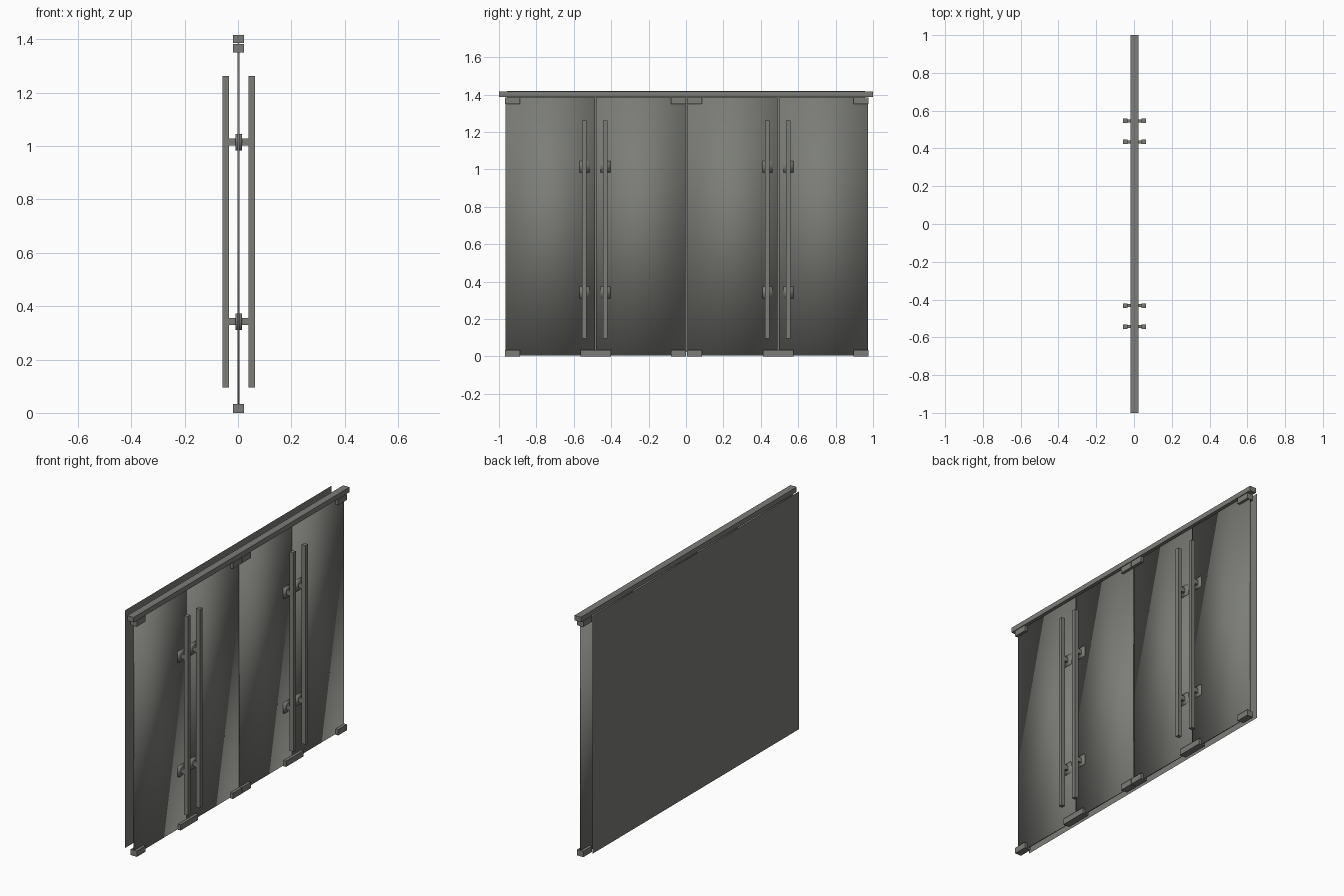
import bpy, bmesh

if "Cube" in bpy.data.objects:
    bpy.data.objects.remove(bpy.data.objects["Cube"])

# One flat grey-green metal/glass colour for everything
grey = bpy.data.materials.new("warm_grey")
grey.diffuse_color = (0.20, 0.205, 0.185, 1)
grey.use_nodes = True
grey.node_tree.nodes["Principled BSDF"].inputs["Base Color"].default_value = grey.diffuse_color


def finish(name, bm, smooth=False):
    me = bpy.data.meshes.new(name)
    bm.to_mesh(me)
    bm.free()
    for p in me.polygons:
        p.use_smooth = smooth
    me.materials.append(grey)
    ob = bpy.data.objects.new(name, me)
    bpy.context.collection.objects.link(ob)
    return ob


def box(name, x, y, z, smooth=False):
    """Box from (min, max) pairs."""
    bm = bmesh.new()
    bmesh.ops.create_cube(bm, size=1)
    for v in bm.verts:
        for i, (lo, hi) in enumerate((x, y, z)):
            v.co[i] = lo if v.co[i] < 0 else hi
    return finish(name, bm, smooth)


CX, CY = 0.0025, 0.004          # centre plane of the doors

# Glass leaves (soft-shaded thin slabs)
leaves = [(-0.966, -0.486), (-0.480, -0.002), (0.008, 0.490), (0.496, 0.974)]
for i, y in enumerate(leaves):
    box(f"glass_leaf_{i}", (CX - 0.004, CX + 0.004), y, (0.004, 1.384), True)

# Corner patch fittings: bottom of every leaf corner, top at the pivots
FX, FW = (CX - 0.0205, CX + 0.0205), 0.078
for i, (a, b) in enumerate(leaves):
    left, right = (a - 0.003, a + FW), (b - FW, b + 0.003)
    box(f"bottom_patch_left_{i}", FX, left, (0, 0.034))
    box(f"bottom_patch_right_{i}", FX, right, (0, 0.034))
    box(f"top_patch_{i}", FX, left if i % 2 == 0 else right, (1.35, 1.383))

# Head rail
box("head_rail", FX, (-1, 1), (1.387, 1.416))

# Pull handles on both faces with clamps through the glass
for i, hy in enumerate((-0.543, -0.432, 0.435, 0.546)):
    for side, s in (("front", 1), ("back", -1)):
        xs = sorted((CX + s * 0.037, CX + s * 0.0605))
        box(f"pull_bar_{side}_{i}", xs, (hy - 0.012, hy + 0.012), (0.095, 1.262))
    for j, hz in enumerate((0.342, 1.015)):
        box(f"clamp_stem_{i}_{j}", (CX - 0.038, CX + 0.038),
            (hy - 0.008, hy + 0.008), (hz - 0.013, hz + 0.013))
        box(f"clamp_plate_{i}_{j}", (CX - 0.012, CX + 0.012),
            (hy - 0.026, hy + 0.028), (hz - 0.031, hz + 0.031), True)

# Thin backing sheet behind the doors
bm = bmesh.new()
vs = [bm.verts.new((-0.063, y, z)) for y, z in
      ((-0.957, 0.024), (0.957, 0.024), (0.957, 1.418), (-0.957, 1.418))]
bm.faces.new(vs)
finish("backing_sheet", bm)
